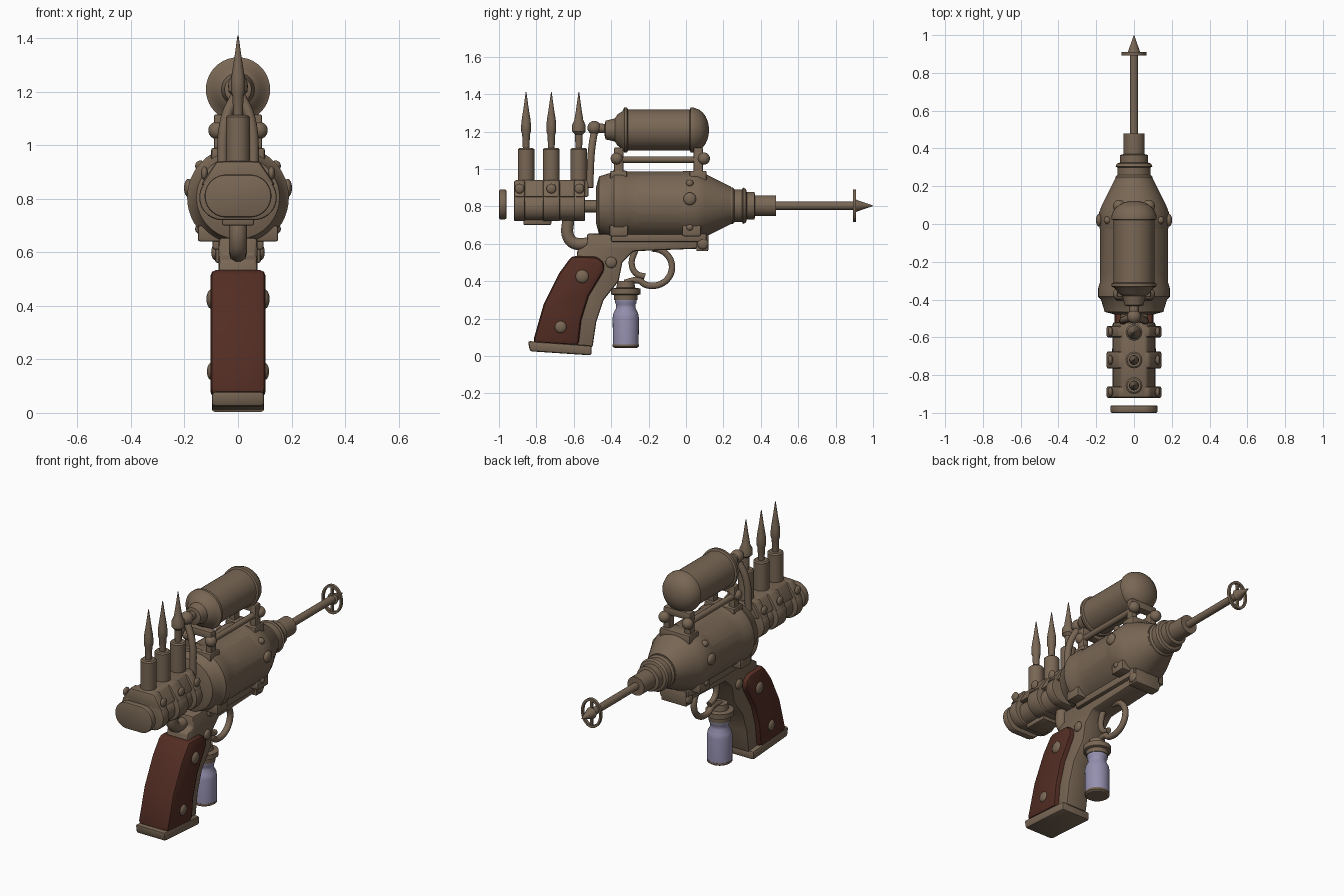
import bpy, bmesh
from math import pi, cos, sin, radians
from mathutils import Matrix, Vector

if "Cube" in bpy.data.objects:
    bpy.data.objects.remove(bpy.data.objects["Cube"], do_unlink=True)


def material(name, rgb):
    m = bpy.data.materials.new(name)
    m.use_nodes = True
    m.diffuse_color = (*rgb, 1)
    m.node_tree.nodes["Principled BSDF"].inputs["Base Color"].default_value = (*rgb, 1)
    return m


BRONZE = material("aged bronze", (0.19, 0.135, 0.09))
WOOD = material("dark wood", (0.085, 0.026, 0.017))
GLASS = material("lavender glass", (0.30, 0.28, 0.43))
TO_Y = Matrix.Rotation(-pi / 2, 4, 'X')
TO_X = Matrix.Rotation(pi / 2, 4, 'Y')
TO_Z = Matrix()


def finish(name, bm, mats, angle=35):
    bmesh.ops.recalc_face_normals(bm, faces=bm.faces)
    me = bpy.data.meshes.new(name)
    bm.to_mesh(me)
    bm.free()
    ob = bpy.data.objects.new(name, me)
    bpy.context.collection.objects.link(ob)
    for m in mats:
        me.materials.append(m)
    smooth(ob, angle)
    return ob


def smooth(ob, angle=35):
    bpy.ops.object.select_all(action='DESELECT')
    ob.select_set(True)
    bpy.context.view_layer.objects.active = ob
    bpy.ops.object.shade_smooth_by_angle(angle=radians(angle))


def lathe_mesh(profile, seg):
    """Closed solid of revolution about z, profile = (height, radius)."""
    bm = bmesh.new()
    rings = [[bm.verts.new((r * cos(2 * pi * i / seg), r * sin(2 * pi * i / seg), t))
              for i in range(seg)] for t, r in profile]
    rows = [[bm.faces.new((a[i], a[(i + 1) % seg], b[(i + 1) % seg], b[i])) for i in range(seg)]
            for a, b in zip(rings, rings[1:])]
    bm.faces.new(rings[0])
    bm.faces.new(rings[-1])
    return bm, rows


def lathe(name, profile, loc, turn=TO_Z, mat=BRONZE, seg=32):
    bm, _ = lathe_mesh(profile, seg)
    bm.transform(Matrix.Translation(loc) @ turn)
    return finish(name, bm, [mat])


def prism(name, outline, lo, hi, along='X', mat=BRONZE, bevel=0.012):
    """Extrude an outline: (y, z) points along x, or (x, z) points along y."""
    bm = bmesh.new()
    place = (lambda d, p: (d, *p)) if along == 'X' else (lambda d, p: (p[0], d, p[1]))
    a, b = [[bm.verts.new(place(d, p)) for p in outline] for d in (lo, hi)]
    bm.faces.new(a)
    bm.faces.new(b)
    for i in range(len(a)):
        j = (i + 1) % len(a)
        bm.faces.new((a[i], a[j], b[j], b[i]))
    if bevel:
        bmesh.ops.recalc_face_normals(bm, faces=bm.faces)
        sharp = [e for e in bm.edges if e.calc_face_angle(0) > 0.6]
        bmesh.ops.bevel(bm, geom=sharp, offset=bevel, segments=2, affect='EDGES',
                        profile=0.5, clamp_overlap=True)
    return finish(name, bm, [mat])


def box(name, x, y, z, bevel=0.008, mat=BRONZE):
    return prism(name, [(y[0], z[0]), (y[1], z[0]), (y[1], z[1]), (y[0], z[1])], *x,
                 mat=mat, bevel=bevel)


def stadium(name, hw, hh, y0, y1, z):
    pts = []
    for i in range(32):
        a = 2 * pi * (i + 0.5) / 32
        pts.append((hh * cos(a) + (hw - hh) * (1 if cos(a) > 0 else -1), z + hh * sin(a)))
    return prism(name, pts, y0, y1, along='Y', bevel=0.008)


def tube(name, points, radius):
    cu = bpy.data.curves.new(name, 'CURVE')
    cu.dimensions = '3D'
    cu.bevel_depth, cu.bevel_resolution, cu.use_fill_caps = radius, 3, True
    sp = cu.splines.new('BEZIER')
    sp.bezier_points.add(len(points) - 1)
    for bp, p in zip(sp.bezier_points, points):
        bp.co = p
        bp.handle_left_type = bp.handle_right_type = 'AUTO'
    ob = bpy.data.objects.new(name, cu)
    bpy.context.collection.objects.link(ob)
    bpy.ops.object.select_all(action='DESELECT')
    ob.select_set(True)
    bpy.context.view_layer.objects.active = ob
    bpy.ops.object.convert(target='MESH')
    ob = bpy.context.object
    ob.data.materials.clear()
    ob.data.materials.append(BRONZE)
    smooth(ob, 50)


def ball(name, loc, r, squash=(1, 1, 1)):
    bm = bmesh.new()
    bmesh.ops.create_uvsphere(bm, u_segments=20, v_segments=12, radius=r)
    bm.transform(Matrix.Translation(loc) @ Matrix.Diagonal((*squash, 1)))
    return finish(name, bm, [BRONZE], 60)


def rivets(name, x, y, z, r):
    for side, tag in ((1, "left"), (-1, "right")):
        ball(f"{name}_{tag}", (side * x, y, z), r, (0.5, 1, 1))


# Main chamber with eight recessed windows; the top one has a wooden floor
body = [(-0.48, 0.10), (-0.465, 0.155), (-0.40, 0.175), (-0.385, 0.19), (-0.34, 0.19),
        (-0.31, 0.181), (-0.26, 0.181), (-0.025, 0.181), (0, 0.185), (0.06, 0.185),
        (0.10, 0.17), (0.24, 0.10)]
bm, rows = lathe_mesh(body, 48)
slots = [f for i, f in enumerate(rows[6]) if i % 6 in (0, 1, 4, 5)]
new = bmesh.ops.extrude_face_region(bm, geom=slots)["geom"]
for v in (g for g in new if isinstance(g, bmesh.types.BMVert)):
    v.co.xy *= 0.85
for f in (g for g in new if isinstance(g, bmesh.types.BMFace)):
    f.material_index = 1 if f.calc_center_median().y < -0.13 else 0
bm.transform(Matrix.Translation((0, 0, 0.805)) @ TO_Y)
finish("chamber", bm, [BRONZE, WOOD])
rivets("chamber_bolt", 0.185, 0.02, 0.84, 0.034)
for side in (1, -1):
    for k in (-40, 40):
        a = radians(k)
        ball("chamber_stud", (side * 0.183 * cos(a), 0.02, 0.805 + 0.183 * sin(a)), 0.02)

# Stepped muzzle, rod, tip and aerial ring
lathe("muzzle", [(0.23, 0.098), (0.25, 0.098), (0.26, 0.088), (0.30, 0.088), (0.305, 0.098),
                 (0.32, 0.09), (0.325, 0.074), (0.365, 0.074), (0.37, 0.056), (0.48, 0.056)],
      (0, 0, 0.803), TO_Y)
lathe("barrel_rod", [(0.47, 0.022), (0.90, 0.022), (0.905, 0.034), (0.998, 0.002)],
      (0, 0, 0.803), TO_Y, seg=20)
bm = bmesh.new()
loop = [(0.062 * cos(2 * pi * i / 32), 0.082 * sin(2 * pi * i / 32)) for i in range(32)]
grid = [[bm.verts.new((x * k, y, 0.803 + z * k)) for k, y in
         ((1.07, 0.892), (1.07, 0.91), (0.88, 0.91), (0.88, 0.892))] for x, z in loop]
for a, b in zip(grid, grid[1:] + grid[:1]):
    for j in range(4):
        bm.faces.new((a[j], a[(j + 1) % 4], b[(j + 1) % 4], b[j]))
finish("aerial_ring", bm, [BRONZE])
box("aerial_spoke", (-0.006, 0.006), (0.894, 0.908), (0.723, 0.883), 0)

# Gas tank with bands, nozzle and struts
lathe("gas_tank", [(-0.435, 0.03), (-0.43, 0.05), (-0.38, 0.062), (-0.365, 0.085), (-0.34, 0.1),
                   (-0.33, 0.12), (-0.315, 0.12), (-0.31, 0.109), (0.02, 0.109), (0.025, 0.12),
                   (0.04, 0.12)] + [(0.04 + 0.083 * sin(a), 0.117 * cos(a))
                                    for a in (0.15, 0.4, 0.65, 0.9, 1.15, 1.35, 1.54)],
      (0, 0, 1.208), TO_Y, seg=40)
ball("nozzle_joint", (0, -0.49, 1.22), 0.037)
tube("nozzle_pipe", [(0, -0.49, 1.22), (0, -0.42, 1.215)], 0.026)
for side in (1, -1):
    tube("feed_pipe", [(0, -0.49, 1.20), (side * 0.045, -0.505, 1.10),
                       (side * 0.06, -0.515, 0.90)], 0.02)
    tube("tank_rail", [(side * 0.07, -0.36, 1.05), (side * 0.07, 0.09, 1.05)], 0.018)
    for y in (-0.36, 0.065):
        box("tank_strut", sorted((side * 0.05, side * 0.09)), (y - 0.025, y + 0.025),
            (0.92, 1.10))
        ball("strut_bolt", (side * 0.078, y + (0.03 if y > 0 else -0.01), 1.055), 0.033)
for y in (-0.36, 0.065):
    box("strut_bridge", (-0.09, 0.09), (y - 0.025, y + 0.025), (1.07, 1.115))
    box("strut_foot", (-0.10, 0.10), (y - 0.045, y + 0.045), (0.93, 0.99))

# Rear magazine with clamps and a loose end cap
stadium("end_cap", 0.125, 0.08, -1.0, -0.96, 0.81)
stadium("magazine", 0.115, 0.07, -0.91, -0.54, 0.795)
block = [(-0.14, 0.85), (0.14, 0.85), (0.08, 0.94), (-0.08, 0.94)]
prism("magazine_block", [(x * 0.83, z) for x, z in block], -0.92, -0.52, along='Y')
for y, half in ((-0.89, 0.03), (-0.72, 0.045), (-0.57, 0.03)):
    stadium("clamp", 0.145, 0.085, y - half, y + half, 0.805)
    prism("clamp_top", block, y - half, y + half, along='Y')
    rivets("clamp_bolt", 0.125, y, 0.895, 0.026)
box("magazine_keel", (-0.06, 0.06), (-0.87, -0.72), (0.70, 0.75))
lathe("coupling", [(-0.55, 0.034), (-0.46, 0.034)], (0, 0, 0.8), TO_Y)

# Three upright needles in their sockets
for y, flare in ((-0.855, 0.026), (-0.72, 0.026), (-0.573, 0.036)):
    lathe("needle_socket", [(0.93, 0.044), (1.105, 0.044), (1.112, 0.036)], (0, y, 0))
    lathe("needle", [(1.10, 0.017), (1.185, 0.021), (1.2, flare), (1.235, flare),
                     (1.26, 0.024), (1.33, 0.013), (1.41, 0.002)], (0, y, 0), seg=20)

# Lower frame with its rear elbow pipe
prism("frame", [(-0.53, 0.655), (0.10, 0.64), (0.10, 0.575), (-0.28, 0.56), (-0.34, 0.50),
                (-0.36, 0.40), (-0.44, 0.30), (-0.48, 0.18), (-0.50, 0.045), (-0.72, 0.07),
                (-0.60, 0.40), (-0.58, 0.57), (-0.53, 0.59)], -0.072, 0.072)
box("frame_rail", (-0.095, 0.095), (-0.40, 0.11), (0.61, 0.655))
box("front_clamp", (-0.085, 0.085), (0.055, 0.12), (0.56, 0.65))
rivets("front_clamp_bolt", 0.085, 0.09, 0.60, 0.03)
rivets("frame_bolt", 0.075, -0.40, 0.50, 0.03)
for y in (-0.36, 0.03):
    box("chamber_saddle", (-0.15, 0.15), (y - 0.05, y + 0.05), (0.64, 0.70))
tube("elbow_pipe", [(0, -0.63, 0.73), (0, -0.63, 0.64), (0, -0.60, 0.605), (0, -0.52, 0.60)], 0.034)

# Wooden grip, rivets and base plate
prism("grip", [(-0.82, 0.07), (-0.575, 0.055), (-0.56, 0.19), (-0.52, 0.32), (-0.435, 0.46),
               (-0.44, 0.505), (-0.48, 0.53), (-0.61, 0.535), (-0.68, 0.44), (-0.76, 0.28)],
      -0.103, 0.103, mat=WOOD, bevel=0.022)
rivets("grip_upper_rivet", 0.1, -0.555, 0.425, 0.036)
rivets("grip_lower_rivet", 0.1, -0.67, 0.155, 0.032)
prism("grip_base", [(-0.845, 0.08), (-0.835, 0.025), (-0.505, 0.003), (-0.505, 0.055)],
      -0.098, 0.098, bevel=0.012)

# Trigger and guard
arc = [radians(d) for d in range(-135, 91, 25)]
tube("trigger_guard", [(0, -0.33, 0.39)] +
     [(0, -0.18 + 0.105 * cos(a), 0.475 + 0.1 * sin(a)) for a in arc], 0.018)
tube("trigger", [(0, -0.27, 0.57), (0, -0.29, 0.49), (0, -0.265, 0.44), (0, -0.22, 0.425)], 0.017)

# Hanging glass vial
lathe("vial_cap", [(0.30, 0.062), (0.325, 0.064), (0.33, 0.078), (0.36, 0.078), (0.365, 0.05),
                   (0.40, 0.045)], (0, -0.322, 0))
lathe("vial_glass", [(0.06, 0.069), (0.205, 0.07), (0.23, 0.066), (0.255, 0.052), (0.275, 0.052),
                     (0.285, 0.058), (0.305, 0.058)], (0, -0.322, 0), mat=GLASS)
lathe("vial_foot", [(0.043, 0.06), (0.05, 0.07), (0.062, 0.07)], (0, -0.322, 0))
